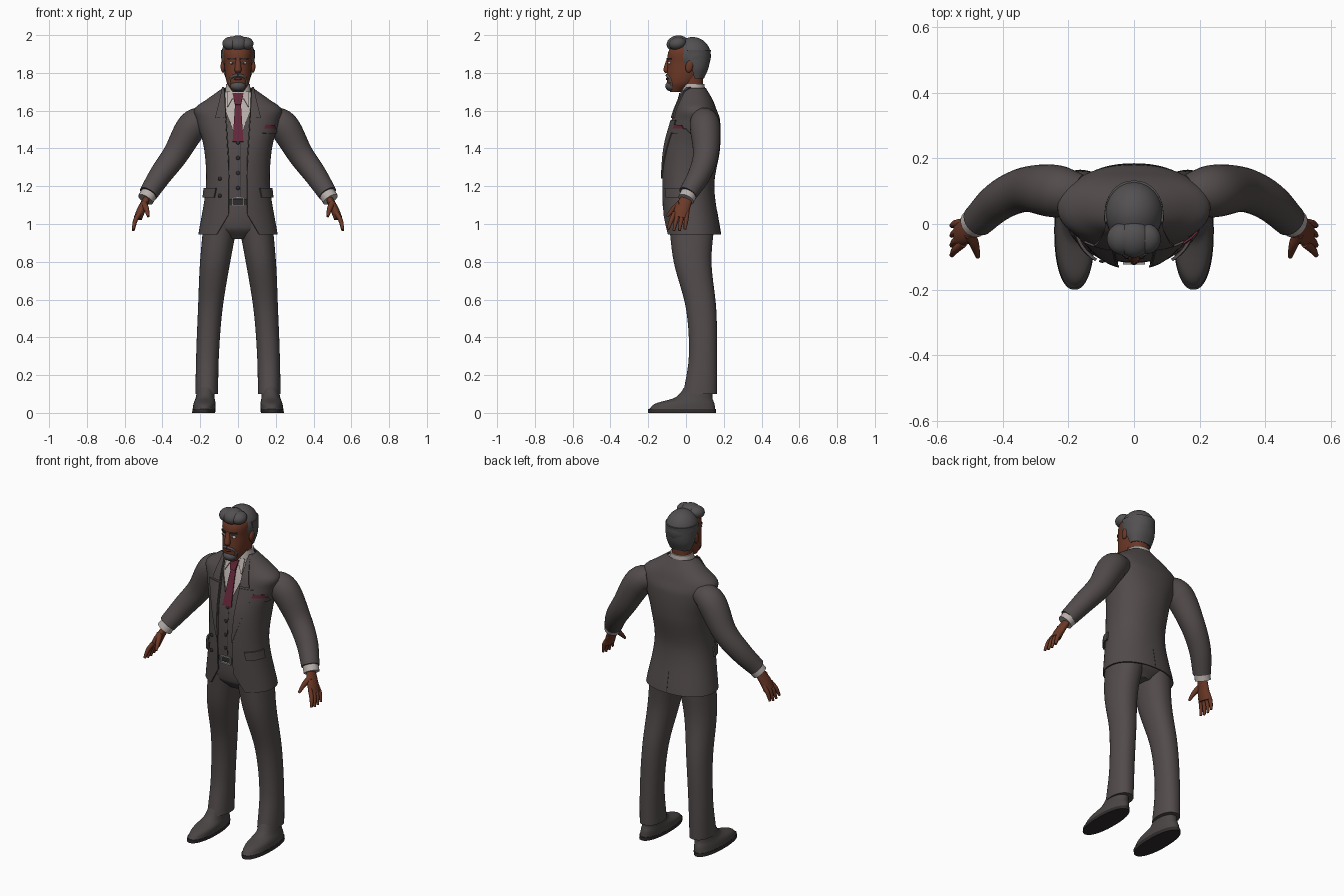
import bpy, bmesh
from math import sin, cos, asin, pi, copysign, radians
from mathutils import Vector, Matrix

default_cube = bpy.data.objects.get("Cube")
if default_cube:
    bpy.data.objects.remove(default_cube, do_unlink=True)


def material(name, red, green, blue):
    mat = bpy.data.materials.new(name)
    mat.use_nodes = True
    mat.diffuse_color = (red, green, blue, 1)
    shader = next(node for node in mat.node_tree.nodes if node.type == 'BSDF_PRINCIPLED')
    shader.inputs["Base Color"].default_value = mat.diffuse_color
    return mat


SUIT = material("suit_grey", .085, .07, .07)
LEATHER = material("shoe_grey", .07, .06, .06)
DARK = material("dark_trim", .03, .025, .025)
SHIRT = material("shirt_white", .48, .43, .41)
TIE = material("tie_plum", .13, .02, .04)
SKIN = material("skin_brown", .15, .04, .02)
LIP = material("lip_brown", .1, .025, .02)
HAIR = material("hair_grey", .085, .08, .08)
EYE = material("eye_white", .55, .5, .46)
METAL = material("buckle_silver", .3, .3, .3)


# ---- helpers ---------------------------------------------------------------
def finish(name, mat, bm, mirror=False, thick=0, side=-1):
    mesh = bpy.data.meshes.new(name)
    bm.to_mesh(mesh)
    bm.free()
    mesh.materials.append(mat)
    for face in mesh.polygons:
        face.use_smooth = True
    part = bpy.data.objects.new(name, mesh)
    bpy.context.scene.collection.objects.link(part)
    if thick:
        solid = part.modifiers.new("thickness", 'SOLIDIFY')
        solid.thickness, solid.offset = thick, side
    if mirror:
        part.modifiers.new("mirror", 'MIRROR').use_mirror_merge = False
    part.modifiers.new("sharp_edges", 'EDGE_SPLIT').split_angle = radians(45)


def join_rings(rings, closed):
    bm = bmesh.new()
    loops = [[bm.verts.new(point) for point in ring] for ring in rings]
    count = len(loops[0])
    for low, high in zip(loops, loops[1:]):
        for j in range(count if closed else count - 1):
            k = (j + 1) % count
            bm.faces.new((low[j], low[k], high[k], high[j]))
    if closed:
        bm.faces.new(loops[0][::-1])
        bm.faces.new(loops[-1])
    return bm


def blend(rows, key):
    """Smoothly interpolate table rows keyed by their first column."""
    last = len(rows) - 1
    i = max([0] + [k for k in range(last) if rows[k][0] <= key])
    start, end = rows[i], rows[i + 1]
    span = end[0] - start[0]
    u = (key - start[0]) / span

    def slope(j, col):
        before, after = rows[max(j - 1, 0)], rows[min(j + 1, last)]
        return (after[col] - before[col]) / (after[0] - before[0]) * span

    result = [key]
    for col in range(1, len(start)):
        rise = end[col] - start[col]
        m, n = slope(i, col), slope(i + 1, col)
        result.append(start[col] + u * (m + u * (3 * rise - 2 * m - n + u * (m + n - 2 * rise))))
    return result


def on_section(row, angle, grow=0, power=2.2, shift=0):
    """Point on a rounded level section (z, middle y, half width, half depth)."""
    z, middle, wide, deep = row
    s, c = sin(angle), cos(angle)
    return (shift + (wide + grow) * copysign(abs(s) ** (2 / power), s),
            middle - (deep + grow) * copysign(abs(c) ** (2 / power), c), z)


def angle_at(row, x, power=2.2):
    return copysign(asin(min(abs(x) / row[2], .995) ** (power / 2)), x)


def stack(name, mat, rows, low=None, high=None, gap=None, shift=None, grow=0, thick=0,
          mirror=False, steps=40, count=48):
    """Level sections lofted upwards; gap(z) leaves the front open."""
    low, high = low or rows[0][0], high or rows[-1][0]
    rings = []
    for i in range(steps + 1):
        z = low + (high - low) * i / steps
        row = blend(rows, z)
        edge = angle_at(row, max(gap(z), 0)) if gap else 0
        rings.append([on_section(row, edge + 2 * (pi - edge) * j / count, grow,
                                 shift=shift(z) if shift else 0)
                      for j in range(count + 1 if gap else count)])
    finish(name, mat, join_rings(rings, not gap), mirror, thick)


def tube(name, mat, points, thin=1, count=20, sub=6):
    """Mirrored tube through points (x, y, z, radius); thin flattens it sideways."""
    rows = [(i, *point) for i, point in enumerate(points)]
    path = [blend(rows, i / sub) for i in range((len(points) - 1) * sub + 1)]
    centres = [Vector(row[1:4]) for row in path]
    rings = []
    for i, centre in enumerate(centres):
        ahead = (centres[min(i + 1, len(path) - 1)] - centres[max(i - 1, 0)]).normalized()
        depth = Vector((0, 1, 0))
        depth = (depth - ahead * depth.dot(ahead)).normalized()
        across = depth.cross(ahead) * thin
        rings.append([centre + (across * cos(turn) + depth * sin(turn)) * path[i][4]
                      for turn in (2 * pi * j / count for j in range(count))])
    finish(name, mat, join_rings(rings, True), mirror=True)


def plate(name, mat, bottom, top, lift=0, thick=.006, mirror=False, body=None, turn=0, n=8):
    """Four-sided plate wrapped on a stack, from (z, x, x) up to (z, x, x)."""
    rings = []
    for i in range(n + 1):
        z, left, right = (a + (b - a) * i / n for a, b in zip(bottom, top))
        row = blend(body or TORSO, z)
        start, end = angle_at(row, left), angle_at(row, right)
        rings.append([on_section(row, turn + start + (end - start) * j / n, lift)
                      for j in range(n + 1)])
    finish(name, mat, join_rings(rings, False), mirror, thick, side=1)


def blob(name, mat, place, size, mirror=False, tilt=0):
    bm = bmesh.new()
    bmesh.ops.create_uvsphere(bm, u_segments=24, v_segments=16, radius=1)
    bm.transform(Matrix.Translation(place) @ Matrix.Rotation(radians(tilt), 4, 'X')
                 @ Matrix.Diagonal((*size, 1)))
    finish(name, mat, bm, mirror)


def button(name, x, z, lift):
    row = blend(TORSO, z)
    blob(name, DARK, on_section(row, angle_at(row, x), lift), (.01, .005, .01))


# ---- torso: one table drives shirt, waistcoat and jacket --------------------
TORSO = [(.945, .035, .21, .15), (1.2, .01, .17, .14), (1.4, .03, .18, .15), (1.55, .05, .22, .13),
         (1.61, .05, .23, .11), (1.66, .05, .165, .09), (1.72, .04, .08, .065)]
stack("jacket", SUIT, TORSO, thick=.007, steps=60,
      gap=lambda z: .05 + .06 * max(z - 1.35, 0) + .6 * max(1.05 - z, 0))
stack("waistcoat", SUIT, TORSO, low=1.13, high=1.64, grow=-.012, thick=.006,
      gap=lambda z: .4 * (z - 1.43))
stack("shirt", SHIRT, TORSO, low=1.2, high=1.7, grow=-.02)
stack("shirt_collar", SHIRT, [(1.66, .035, .073, .07), (1.74, .04, .063, .058)])
plate("collar_points", SHIRT, (1.62, .055, .06), (1.7, .01, .06), lift=-.008, mirror=True)

# lapels, tie, pockets and seams
plate("lapels", SUIT, (1.24, .045, .05), (1.55, .065, .15), mirror=True)
plate("jacket_collar", SUIT, (1.56, .065, .12), (1.72, .07, .079), thick=.008, mirror=True)
plate("tie_blade", TIE, (1.435, -.03, .03), (1.64, -.016, .016), lift=-.012)
plate("tie_knot", TIE, (1.63, -.016, .016), (1.69, -.03, .03), lift=-.006, thick=.01)
plate("chest_pocket", SUIT, (1.48, .13, .2), (1.505, .13, .2))
plate("pocket_square", TIE, (1.505, .135, .195), (1.525, .14, .19))
plate("pocket_flaps", SUIT, (1.14, .12, .18), (1.19, .11, .18), lift=.004, thick=.009, mirror=True)
plate("waistcoat_seam", DARK, (1.14, .012, .015), (1.43, .012, .015), lift=-.012, thick=.001)
plate("back_vent", DARK, (.95, -.002, .002), (1.07, -.002, .002), thick=.001, turn=pi)
for i in range(4):
    button(f"waistcoat_button_{i + 1}", 0, 1.19 + .08 * i, lift=-.01)
for i in range(2):
    button(f"jacket_button_{i + 1}", -.095, 1.15 + .09 * i, lift=.003)

# ---- trousers, belt and buckle ----------------------------------------------
SEAT = [(.92, .03, .07, .07), (.98, .03, .18, .12), (1.16, .01, .15, .11)]
stack("trouser_seat", SUIT, SEAT)
stack("belt", DARK, SEAT, low=1.1, high=1.135, grow=.006, steps=2)
stack("trouser_legs", SUIT, [(.1, .075, .06, .09), (.3, .09, .06, .075), (.55, .08, .065, .08),
                             (.8, .035, .08, .1), (1, .03, .09, .12)],
      shift=lambda z: .165 - .09 * (z - .1) ** 2, mirror=True)
buckle = bmesh.new()
for side in (-1, 1):
    for place, size in (((0, side * .02), (.066, .008)), ((side * .03, 0), (.008, .04))):
        bmesh.ops.create_cube(buckle, matrix=Matrix.Translation((place[0], -.117, 1.118 + place[1]))
                              @ Matrix.Diagonal((size[0], .014, size[1], 1)))
finish("belt_buckle", METAL, buckle)

# ---- shoes --------------------------------------------------------------------
def splay(z):
    return .182 - .1 * z


stack("shoe_soles", DARK, [(z, -.02, .061, .18) for z in (0, .02)], shift=splay, mirror=True, steps=2)
stack("shoes", LEATHER, [(.02, -.02, .06, .175), (.05, -.005, .058, .155), (.08, .04, .05, .1),
                         (.14, .07, .045, .075)], shift=splay, mirror=True)
for i in range(3):
    blob(f"shoe_laces_{i + 1}", DARK, (.176, -.04 + .02 * i, .07 + .012 * i), (.024, .005, .007), True)

# ---- arms and hands -------------------------------------------------------------
tube("sleeves", SUIT, [(.16, .09, 1.56, .06), (.24, .1, 1.52, .08), (.33, .105, 1.37, .068),
                       (.41, .07, 1.26, .06), (.475, .01, 1.16, .05)], count=28)
tube("shirt_cuffs", SHIRT, [(.465, .02, 1.17, .044), (.49, 0, 1.13, .044)])
tube("palms", SKIN, [(.475, .01, 1.15, .03), (.51, -.02, 1.08, .04), (.53, -.03, 1.03, .04)], thin=.55)
for i, finger in enumerate(("index", "middle", "ring", "little")):
    base, tip = -.06 + .022 * i, -.095 + .03 * i
    drop = .96 + .008 * abs(i - 1.5)
    tube(f"{finger}_fingers", SKIN, [(.52, base, 1.06, .012), (.543, (base + tip) / 2, 1.02, .012),
                                     (.555, tip, drop, .007)], count=12)
tube("thumbs", SKIN, [(.5, -.03, 1.11, .018), (.485, -.065, 1.08, .014), (.475, -.1, 1.04, .007)], count=12)

# ---- head -----------------------------------------------------------------------
stack("neck", SKIN, [(1.64, .035, .055, .055), (1.82, .03, .058, .06)], steps=4)
HEAD = [(1.7, -.055, .03, .03), (1.75, -.025, .06, .075), (1.85, .005, .073, .103),
        (1.92, .01, .075, .1), (1.97, .02, .04, .06)]
stack("head", SKIN, HEAD)
stack("nose", SKIN, [(1.8, -.1, .012, .01), (1.815, -.1, .018, .02), (1.88, -.09, .01, .01)])
blob("ears", SKIN, (.08, .018, 1.835), (.012, .02, .034), mirror=True, tilt=-12)
blob("eyes", EYE, (.03, -.087, 1.853), (.016, .01, .008), mirror=True)
blob("irises", DARK, (.03, -.095, 1.853), (.006, .004, .006), mirror=True)
plate("eyebrows", DARK, (1.87, .013, .05), (1.88, .015, .05), mirror=True, body=HEAD)
blob("lips", LIP, (0, -.098, 1.768), (.022, .009, .007))

# beard and hair
blob("goatee", HAIR, (0, -.076, 1.73), (.041, .034, .028))
tube("moustache", HAIR, [(0, -.1, 1.787, .008), (.025, -.095, 1.783, .008), (.04, -.08, 1.765, .007),
                         (.04, -.075, 1.735, .007)], count=12)
stack("hair_sides", HAIR, [(1.77, .05, .065, .045), (1.83, .04, .084, .08), (1.92, .02, .09, .112)],
      gap=lambda z: .09, thick=.008)
blob("hair_crown", HAIR, (0, .035, 1.89), (.09, .097, .1))
for name, x, size in (("middle", 0, 1), ("left", .038, .8), ("right", -.036, .85)):
    blob(f"quiff_{name}", HAIR, (x, -.045, 1.955), (.055 * size, .058 * size, .043 * size), tilt=10)
